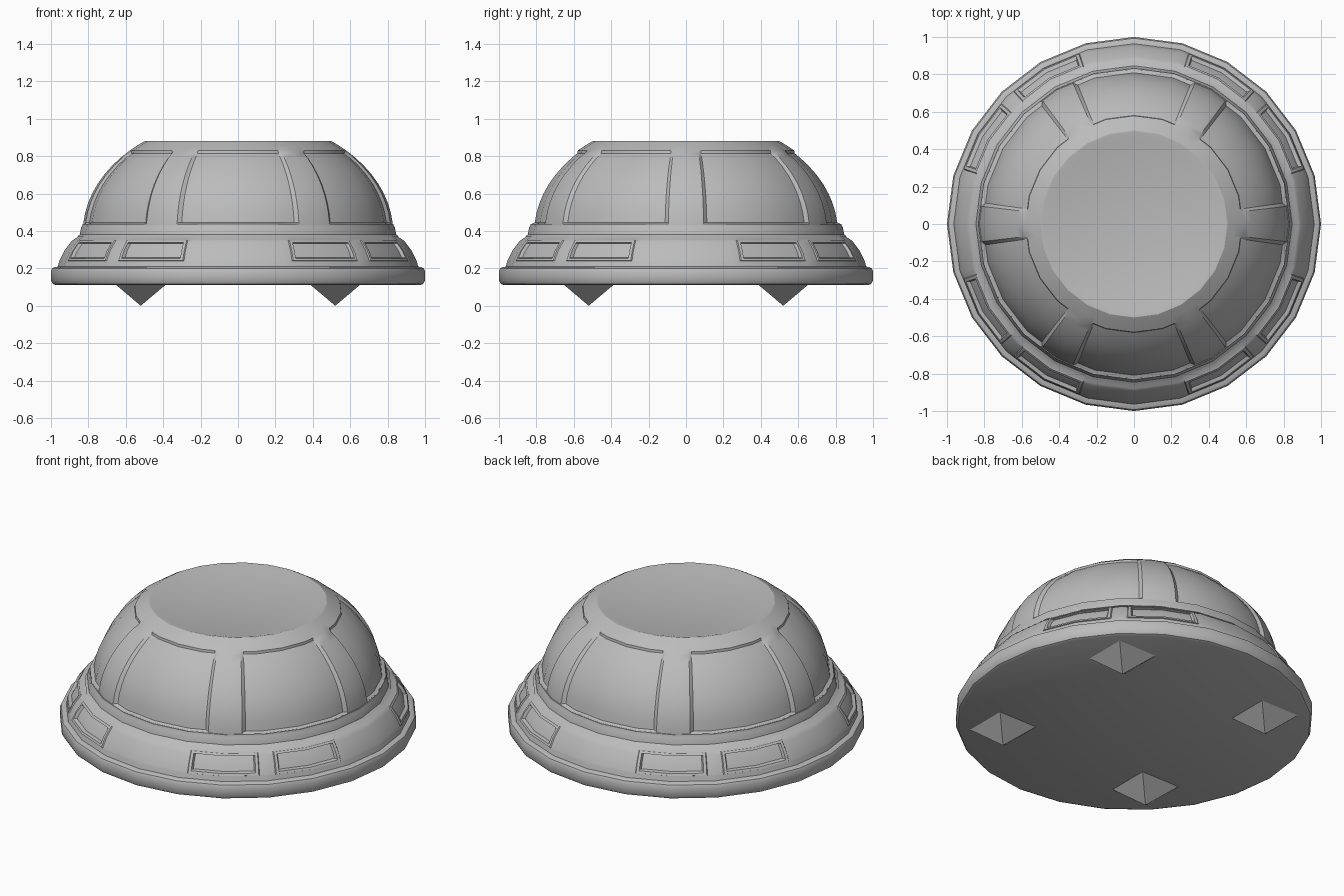
import bpy, bmesh, math

SIDES = 24
STEP = 360 / SIDES

if "Cube" in bpy.data.objects:
    bpy.data.objects.remove(bpy.data.objects["Cube"])

grey = bpy.data.materials.new("hull_grey")
grey.use_nodes = True
grey.diffuse_color = (0.5, 0.5, 0.5, 1)
grey.node_tree.nodes["Principled BSDF"].inputs["Base Color"].default_value = (0.5, 0.5, 0.5, 1)


def finish(bm, name, smooth=True):
    bmesh.ops.remove_doubles(bm, verts=bm.verts, dist=0.0001)
    bmesh.ops.recalc_face_normals(bm, faces=bm.faces)
    mesh = bpy.data.meshes.new(name)
    bm.to_mesh(mesh)
    bm.free()
    mesh.materials.append(grey)
    obj = bpy.data.objects.new(name, mesh)
    bpy.context.collection.objects.link(obj)
    if smooth:
        bpy.ops.object.select_all(action='DESELECT')
        obj.select_set(True)
        bpy.context.view_layer.objects.active = obj
        bpy.ops.object.shade_smooth_by_angle(angle=math.radians(32))
    return obj


def ring_point(angle, r, z):
    """Point on the sides of a regular polygon of corner radius r."""
    off = math.radians(angle % STEP - STEP / 2)
    r *= math.cos(math.radians(STEP / 2)) / math.cos(off)
    a = math.radians(angle)
    return r * math.cos(a), r * math.sin(a), z


def surface(name, rows, angles, relief=lambda i, a, z: 0):
    """Lathe the (radius, height) rows, with relief added to the radius."""
    bm = bmesh.new()
    grid = [[bm.verts.new(ring_point(a, max(r + relief(i, a, z), 0), z)) for a in angles]
            for i, (r, z) in enumerate(rows)]
    for low, high in zip(grid, grid[1:]):
        for k in range(len(angles)):
            n = (k + 1) % len(angles)
            bm.faces.new((low[k], low[n], high[n], high[k]))
    return finish(bm, name)


corners = [k * STEP for k in range(SIDES)]

# Base disc with a rounded rim
surface("base_rim", [(0, .11), (.975, .11), (.99, .117), (1, .135), (1, .185),
                     (.993, .2), (.975, .208), (.94, .21)], corners)

# Curved skirt with framed, sunken windows
SKIRT = [(.965, .205), (.955, .24), (.928, .295), (.888, .348), (.85, .372)]


def skirt_radius(z):
    for (r0, z0), (r1, z1) in zip(SKIRT, SKIRT[1:]):
        if z <= z1:
            return r0 + (r1 - r0) * (z - z0) / (z1 - z0)
    return SKIRT[-1][0]


WINDOW_HALF = [12.3, 12, 11, 10.6]
WINDOW_LOW = [.238, .241, .253, .257]
WINDOW_HIGH = [.352, .349, .337, .333]
RELIEF = [0, .007, .007, -.012]
centres = [q + c for q in range(0, 360, 90) for c in (30, 60)]
skirt_angles = sorted({round(a, 2) for a in corners}
                      | {round(c + s * h, 2) for c in centres for h in WINDOW_HALF for s in (-1, 1)})
skirt_z = sorted([.205, .295, .372] + WINDOW_LOW + WINDOW_HIGH)


def window_relief(i, angle, z):
    away = min(abs(angle - c) for c in centres)
    level = -1
    for k in range(4):
        if away <= WINDOW_HALF[k] + .01 and WINDOW_LOW[k] <= z <= WINDOW_HIGH[k]:
            level = k
    return RELIEF[level] if level >= 0 else 0


surface("window_skirt", [(skirt_radius(z), z) for z in skirt_z], skirt_angles, window_relief)

# Stepped collar between skirt and dome
surface("collar", [(.86, .37), (.852, .376), (.846, .38), (.838, .42), (.832, .43), (.832, .436), (.8, .438)],
        corners)

# Dome with six sunken panels between raised ribs
dome_z = [.43, .437, .445, .5, .55, .6, .65, .7, .75, .79, .815, .83, .855, .88]
dome_rows = [(.83 * math.sqrt(1 - ((z - .389) / .615) ** 2), z) for z in dome_z]
dome_angles = sorted({round(a, 2) for a in corners}
                     | {(c + s * h) % 360 for c in range(0, 360, 60) for h in (6.6, 8) for s in (-1, 1)})


def panel_relief(i, angle, z):
    from_rib = abs((angle + 30) % 60 - 30)
    return -.018 if from_rib > 7.9 and .44 < z < .82 else 0


surface("panelled_dome", dome_rows, dome_angles, panel_relief)

# Shallow dished top
surface("top_plate", [(dome_rows[-1][0], .88), (.49, .88), (.45, .868), (0, .868)], corners)

# Four pointed feet
for sx, place_x in (("left", .52), ("right", -.52)):
    for sy, place_y in (("front", -.52), ("back", .52)):
        bm = bmesh.new()
        tip = bm.verts.new((place_x, place_y, 0))
        base = [bm.verts.new((place_x + .133 * u, place_y + .133 * v, .112))
                for u, v in ((-1, -1), (1, -1), (1, 1), (-1, 1))]
        bm.faces.new(base)
        for k in range(4):
            bm.faces.new((tip, base[k], base[(k + 1) % 4]))
        finish(bm, f"{sy}_{sx}_foot", smooth=False)
